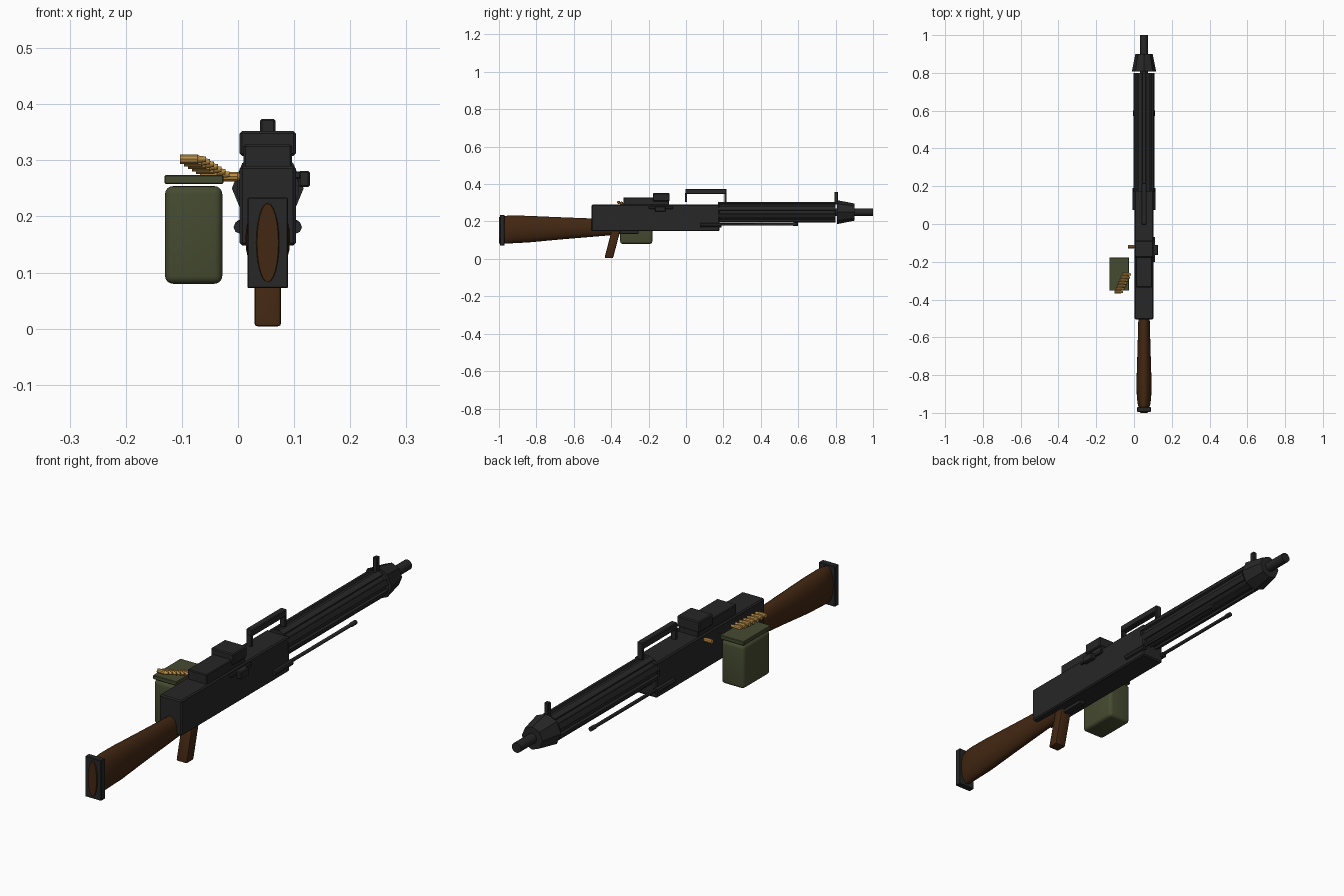
import bpy, bmesh, math
from mathutils import Matrix, Vector

if "Cube" in bpy.data.objects:
    bpy.data.objects.remove(bpy.data.objects["Cube"])

AXIS_X, BORE_Z = 0.053, 0.25


def material(name, rgb):
    m = bpy.data.materials.new(name)
    m.use_nodes = True
    m.diffuse_color = (*rgb, 1)
    m.node_tree.nodes["Principled BSDF"].inputs["Base Color"].default_value = (*rgb, 1)
    return m


STEEL = material("black steel", (0.02, 0.02, 0.021))
WOOD = material("dark wood", (0.055, 0.02, 0.006))
OLIVE = material("olive green", (0.06, 0.07, 0.03))
BRASS = material("brass", (0.52, 0.28, 0.06))


def finish(name, bm, mat, smooth=False):
    bmesh.ops.recalc_face_normals(bm, faces=bm.faces)
    mesh = bpy.data.meshes.new(name)
    bm.to_mesh(mesh)
    bm.free()
    mesh.materials.append(mat)
    ob = bpy.data.objects.new(name, mesh)
    bpy.context.collection.objects.link(ob)
    if smooth:
        bpy.ops.object.select_all(action="DESELECT")
        ob.select_set(True)
        bpy.context.view_layer.objects.active = ob
        bpy.ops.object.shade_smooth_by_angle(angle=math.radians(35))
    return ob


def box(name, mat, x, y, z, bevel=0.003, segments=1):
    """Box from (min, max) pairs on each axis."""
    bm = bmesh.new()
    bmesh.ops.create_cube(bm, size=1)
    for v in bm.verts:
        v.co = [(a + b) / 2 + c * (b - a) for (a, b), c in zip((x, y, z), v.co)]
    if bevel:
        bmesh.ops.bevel(bm, geom=bm.edges[:], offset=bevel, segments=segments,
                        profile=0.5, affect="EDGES")
    return finish(name, bm, mat, segments > 1)


def loft(bm, sections, sides, spin=0.0):
    """Skin ellipses given as (y, x centre, z centre, half width, half height)."""
    rings = []
    for y, cx, cz, hw, hh in sections:
        angles = [spin + math.tau * i / sides for i in range(sides)]
        rings.append([bm.verts.new((cx + hw * math.cos(a), y, cz + hh * math.sin(a)))
                      for a in angles])
    walls = []
    for r, s in zip(rings, rings[1:]):
        for i in range(sides):
            j = (i + 1) % sides
            walls.append(bm.faces.new((r[i], r[j], s[j], s[i])))
    bm.faces.new(rings[0])
    bm.faces.new(rings[-1])
    return walls


def tube(name, mat, profile, x=AXIS_X, z=BORE_Z, sides=16, smooth=True):
    """Turned part along y from (y, radius) pairs."""
    bm = bmesh.new()
    loft(bm, [(y, x, z, r, r) for y, r in profile], sides)
    return finish(name, bm, mat, smooth)


def centred(half):
    return (AXIS_X - half, AXIS_X + half)


# Receiver and feed cover
box("receiver", STEEL, centred(0.05), (-0.505, 0.18), (0.148, 0.29), 0.005)
box("feed_cover", STEEL, centred(0.043), (-0.335, -0.09), (0.28, 0.328))
box("rear_sight_block", STEEL, centred(0.05), (-0.177, -0.088), (0.308, 0.352), 0.004)
box("trigger_plate", STEEL, centred(0.012), (-0.37, -0.255), (0.134, 0.152), 0.002)

# Charging handle on the left side
box("charging_slide", STEEL, (0.1, 0.112), (-0.2, -0.07), (0.267, 0.28), 0.002)
box("charging_knob", STEEL, (0.108, 0.128), (-0.165, -0.11), (0.252, 0.281))

# Fluted barrel shroud
bm = bmesh.new()
walls = loft(bm, [(0.17, AXIS_X, BORE_Z, 0.056, 0.056),
                  (0.80, AXIS_X, BORE_Z, 0.056, 0.056)], 16, math.pi / 16)
bm.normal_update()
for face in walls[1::2]:
    bmesh.ops.inset_individual(bm, faces=[face], thickness=0.005)
    mid = face.calc_center_median()
    inward = Vector((AXIS_X - mid.x, 0, BORE_Z - mid.z)).normalized()
    bmesh.ops.translate(bm, verts=face.verts[:], vec=inward * 0.008)
finish("barrel_shroud", bm, STEEL)

# Barrel, muzzle cone and front sight
tube("barrel", STEEL, [(0.15, 0.02), (1.0, 0.02)])
tube("muzzle_cone", STEEL, [(0.808, 0.064), (0.9, 0.046)], sides=8, smooth=False)
box("front_sight", STEEL, centred(0.009), (0.793, 0.812), (0.29, 0.358), 0.002)

# Carrying handle
box("carry_handle", STEEL, centred(0.0135), (-0.004, 0.217), (0.347, 0.374))
for label, y in (("rear", 0.0), ("front", 0.211)):
    box(label + "_handle_post", STEEL, centred(0.011), (y - 0.006, y + 0.006),
        (0.305, 0.352), 0.001)

# Folded bipod legs with hinge barrels
for label, side in (("left", 1), ("right", -1)):
    x = AXIS_X + side * 0.049
    tube(label + "_bipod_hinge", STEEL, [(0.075, 0.012), (0.19, 0.012)], x, 0.181, 8)
    tube(label + "_bipod_leg", STEEL,
         [(0.1, 0.007), (0.57, 0.007), (0.575, 0.009), (0.6, 0.009)], x, 0.185, 10)

# Shoulder stock and butt plate
bm = bmesh.new()
shape = [(-1.0, 0.153, 0.019, 0.07), (-0.955, 0.156, 0.033, 0.075),
         (-0.92, 0.158, 0.038, 0.074), (-0.84, 0.159, 0.04, 0.071),
         (-0.68, 0.163, 0.035, 0.06), (-0.5, 0.167, 0.03, 0.049),
         (-0.37, 0.165, 0.025, 0.036)]
loft(bm, [(y, AXIS_X, z, w, h) for y, z, w, h in shape], 24)
finish("stock", bm, WOOD, True)
box("butt_plate", STEEL, centred(0.036), (-0.995, -0.97), (0.072, 0.234), 0.002)

# Raked pistol grip
grip = box("pistol_grip", WOOD, centred(0.024), (-0.437, -0.391), (0.004, 0.16), 0.006, 2)
shear = Matrix.Identity(4)
shear[1][2] = 0.26
grip.data.transform(shear)

# Ammunition box
box("ammo_box", OLIVE, (-0.13, -0.028), (-0.352, -0.18), (0.08, 0.254), 0.014, 4)
box("ammo_box_lid", OLIVE, (-0.131, -0.026), (-0.353, -0.178), (0.258, 0.274), 0.002)


# Cartridges lying across the feed
def cartridge(name, x, y, z):
    bm = bmesh.new()
    profile = [(0, 0.009), (0.031, 0.009), (0.034, 0.0065), (0.046, 0.005)]
    loft(bm, [(d, 0, 0, r, r) for d, r in profile], 10)
    bmesh.ops.rotate(bm, verts=bm.verts, matrix=Matrix.Rotation(-math.pi / 2, 3, "Z"))
    bmesh.ops.translate(bm, verts=bm.verts, vec=(x, y, z))
    finish(name, bm, BRASS, True)


for i in range(7):
    cartridge(f"belt_cartridge_{i + 1}", -0.103 + 0.007 * i, -0.36 + 0.0155 * i,
              0.302 - 0.0045 * i)
cartridge("feeding_cartridge", -0.032, -0.12, 0.271)
